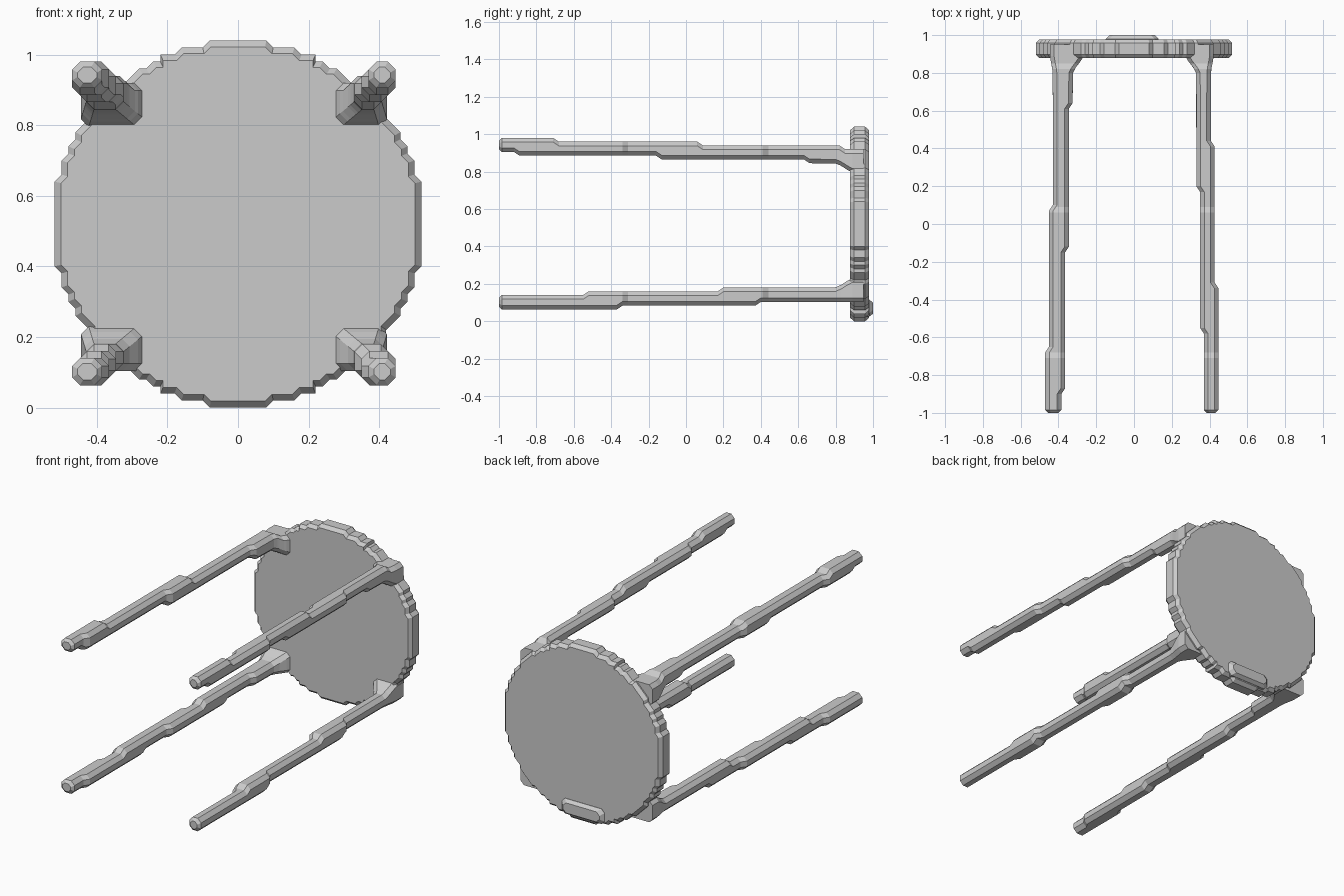
import bpy, bmesh, math

if "Cube" in bpy.data.objects:
    bpy.data.objects.remove(bpy.data.objects["Cube"])

GREY = bpy.data.materials.new("plain grey")
GREY.diffuse_color = (0.6, 0.6, 0.6, 1)
GREY.use_nodes = True
GREY.node_tree.nodes["Principled BSDF"].inputs["Base Color"].default_value = GREY.diffuse_color
CELL = 0.02  # step size of the blocky surface


def loft(name, rings):
    """Skin equal-length rings of points and cap both ends."""
    bm = bmesh.new()
    rows = [[bm.verts.new(p) for p in ring] for ring in rings]
    n = len(rows[0])
    for a, b in zip(rows, rows[1:]):
        for i in range(n):
            j = (i + 1) % n
            bm.faces.new((a[i], a[j], b[j], b[i]))
    bm.faces.new(rows[0][::-1])
    bm.faces.new(rows[-1])
    bmesh.ops.recalc_face_normals(bm, faces=bm.faces[:])
    mesh = bpy.data.meshes.new(name)
    bm.to_mesh(mesh)
    bm.free()
    mesh.materials.append(GREY)
    ob = bpy.data.objects.new(name, mesh)
    bpy.context.collection.objects.link(ob)
    return ob


# Round seat with a stepped, bevelled rim
def snap(v):
    return math.copysign(math.floor(abs(v) / CELL + 0.25) * CELL, v)


outline = []
for k in range(180):
    a = math.tau * k / 180
    p = (snap(0.532 * math.cos(a)), snap(0.524 * math.sin(a)))
    if not outline or p != outline[-1]:
        outline.append(p)


def seat_ring(y, s):
    return [(x * s, y, 0.52 + z * s) for x, z in outline]


loft("seat", [seat_ring(0.878, 0.965), seat_ring(0.898, 1),
              seat_ring(0.958, 1), seat_ring(0.978, 0.965)])


# Thin raised pad on the seat's outer face
def pad_ring(y, w, h):
    c = 0.02
    pts = [(-w, c - h), (c - w, -h), (w - c, -h), (w, c - h),
           (w, h - c), (w - c, h), (c - w, h), (-w, h - c)]
    return [(x - 0.01, y, 0.07 + z) for x, z in pts]


loft("seat_pad", [pad_ring(0.96, 0.14, 0.045), pad_ring(0.98, 0.14, 0.045),
                  pad_ring(1.0, 0.12, 0.03)])


# Legs: chamfered bars whose sides shift inwards in small steps
def stepped(y, start, steps, shift):
    return start + shift * sum(min(1, max(0, (y - s) / 0.03)) for s in steps)


def leg(name, sx, sz, outer, inner, far, near):
    """outer/inner are x sides; far/near are the z sides from seat centre."""
    cuts = sorted({-0.985, 0.8, 0.83, 0.86, 0.89, 0.95}
                  | {c for side in (outer, inner, far, near)
                     for s in side[1] for c in (s, s + 0.03)})
    rings = []
    for y in [-1.0] + cuts:
        x1, x0, z1, z0 = (stepped(y, b, s, -CELL)
                          for b, s in (outer, inner, far, near))
        flare = min(1, max(0, (y - 0.79) / 0.09)) ** 1.5  # spread at the seat
        x0 -= 0.06 * flare
        z0 -= 0.05 * flare
        x1 += 0.015 * flare
        c = 0.022
        if y == -1.0:  # bevelled foot
            x0, x1, z0, z1 = x0 + .015, x1 - .015, z0 + .015, z1 - .015
            c = 0.016
        pts = [(x0 + c, z0), (x1 - c, z0), (x1, z0 + c), (x1, z1 - c),
               (x1 - c, z1), (x0 + c, z1), (x0, z1 - c), (x0, z0 + c)]
        rings.append([(sx * x, y, 0.52 + sz * z) for x, z in pts])
    loft(name, rings)


left = ((0.47, (-0.68, 0.07)), (0.385, (-0.9, -0.15, 0.61)))
right = ((0.447, (-0.34, 0.41)), (0.37, (-0.58, 0.17)))
top = ((0.46, (-0.71, 0.06, 0.82)), (0.385, (-0.92, -0.16, 0.63)))
bottom = ((0.457, (-0.37, 0.37)), (0.38, (-0.55, 0.17)))

for side, sx, xs in (("left", -1, left), ("right", 1, right)):
    for level, sz, zs in (("upper", 1, top), ("lower", -1, bottom)):
        leg(f"{level}_{side}_leg", sx, sz, *xs, *zs)
